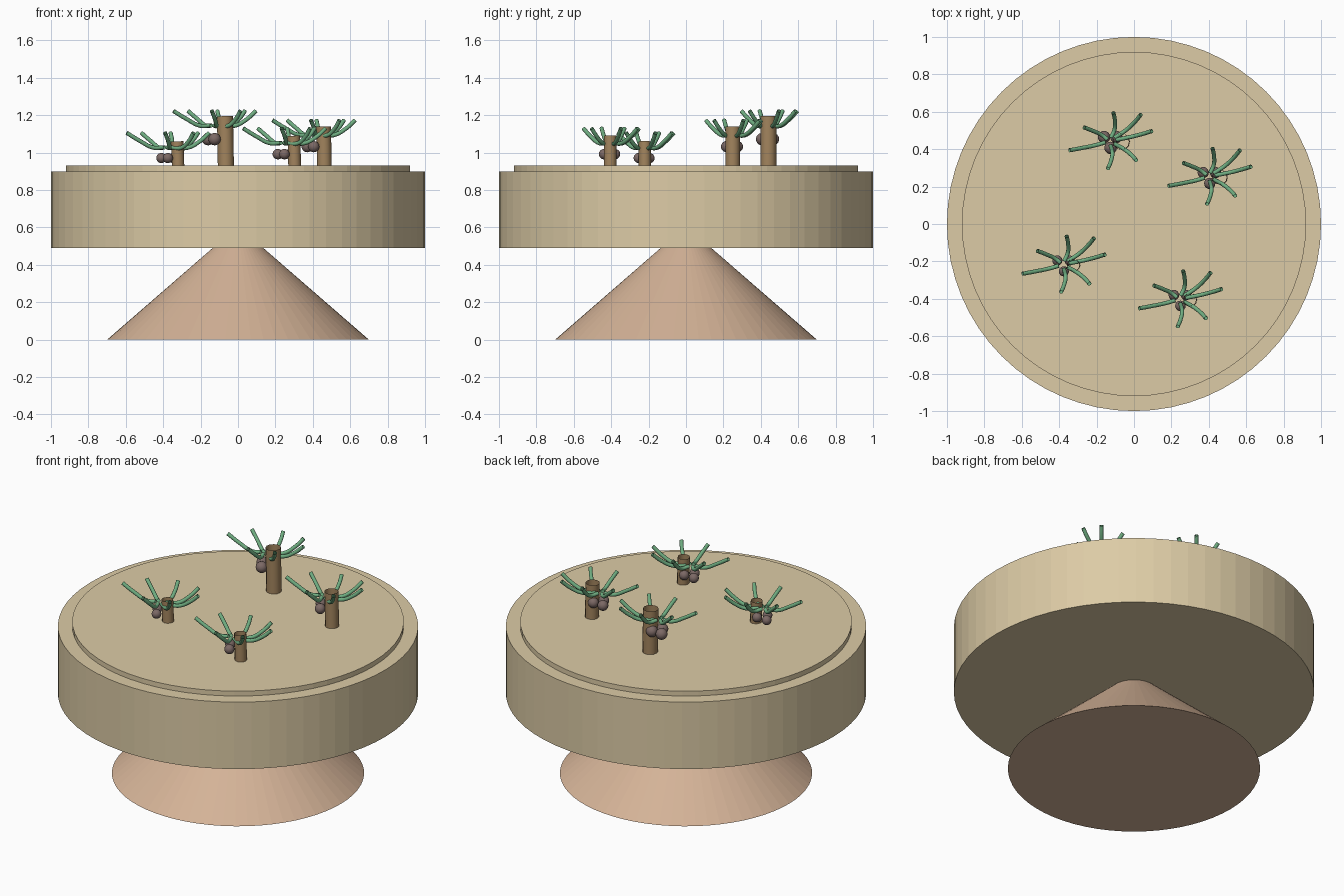
import bpy
from mathutils import Vector

if "Cube" in bpy.data.objects:
    bpy.data.objects.remove(bpy.data.objects["Cube"])


def material(name, rgb):
    m = bpy.data.materials.new(name)
    m.diffuse_color = (*rgb, 1)
    m.use_nodes = True
    m.node_tree.nodes["Principled BSDF"].inputs["Base Color"].default_value = m.diffuse_color
    return m


SAND = material("sand", (0.72, 0.60, 0.38))
PEACH = material("peach", (0.66, 0.45, 0.31))
BARK = material("bark", (0.36, 0.23, 0.11))
LEAF = material("leaf_green", (0.16, 0.42, 0.22))
NUT = material("nut_brown", (0.20, 0.14, 0.13))


def finish(name, mat, smooth=False):
    ob = bpy.context.object
    ob.name = name
    ob.data.materials.append(mat)
    if smooth:
        bpy.ops.object.shade_smooth()
    return ob


def lathe(name, r1, r2, z0, z1, mat):
    bpy.ops.mesh.primitive_cone_add(vertices=64, radius1=r1, radius2=r2,
                                    depth=z1 - z0, location=(0, 0, (z0 + z1) / 2))
    return finish(name, mat)


def tubes(name, paths, radius, mat):
    """Open round tubes following smooth paths, turned into one mesh."""
    cu = bpy.data.curves.new(name, 'CURVE')
    cu.dimensions = '3D'
    cu.bevel_depth = radius
    cu.bevel_resolution = 4
    cu.resolution_u = 5
    for path in paths:
        sp = cu.splines.new('BEZIER')
        sp.bezier_points.add(len(path) - 1)
        for bp, co in zip(sp.bezier_points, path):
            bp.co = co
            bp.handle_left_type = bp.handle_right_type = 'AUTO'
    ob = bpy.data.objects.new(name, cu)
    bpy.context.collection.objects.link(ob)
    bpy.ops.object.select_all(action='DESELECT')
    ob.select_set(True)
    bpy.context.view_layer.objects.active = ob
    bpy.ops.object.convert(target='MESH')
    ob = bpy.context.object
    ob.data.materials.clear()
    return finish(name, mat, True)


# Flared foot, round slab and raised top disc
lathe("foot", 0.70, 0.13, 0.0, 0.495, PEACH)
lathe("slab", 1.0, 1.0, 0.49, 0.90, SAND)
lathe("top_disc", 0.92, 0.92, 0.89, 0.93, SAND)

# Frond tip and nut offsets from the crown centre
TIPS = [(-.225, -.05), (-.145, .075), (.015, .155), (.165, .145),
        (.225, .055), (.14, -.105), (-.015, -.15)]
NUTS = [(0, -.033), (-.035, .025), (.03, .025)]


def palm(i, x, y, top, radius, crown_x, crown_z, nut_z, nut_r):
    # Hollow trunk
    trunk = [(x, y, 0.925), (x - .002, y, (0.93 + top) / 2), (x - .005, y, top)]
    tubes(f"palm_trunk_{i}", [trunk], radius, BARK)
    # Fronds curving outward and up
    c = Vector((crown_x, y + .003, crown_z))
    fronds = []
    for tx, ty in TIPS:
        fronds.append([c + Vector((tx * t + bow, ty * t, z)) for t, bow, z in
                       ((.12, 0, .02), (.4, .015, .018), (.72, .012, .055), (.98, 0, .098))])
    tubes(f"palm_fronds_{i}", fronds, 0.011, LEAF)
    # Cluster of nuts under the crown
    for k, (dx, dy) in enumerate(NUTS):
        bpy.ops.mesh.primitive_uv_sphere_add(segments=20, ring_count=12, radius=nut_r,
                                             location=(crown_x + dx, y + dy, nut_z))
        finish(f"palm_nut_{i}_{k + 1}", NUT, True)


palm(1, -.065, .440, 1.195, .043, -.125, 1.125, 1.072, .033)
palm(2, .462, .250, 1.140, .039, .405, 1.075, 1.032, .030)
palm(3, -.320, -.220, 1.060, .033, -.375, 1.008, .971, .027)
palm(4, .303, -.405, 1.090, .034, .248, 1.032, .992, .028)
